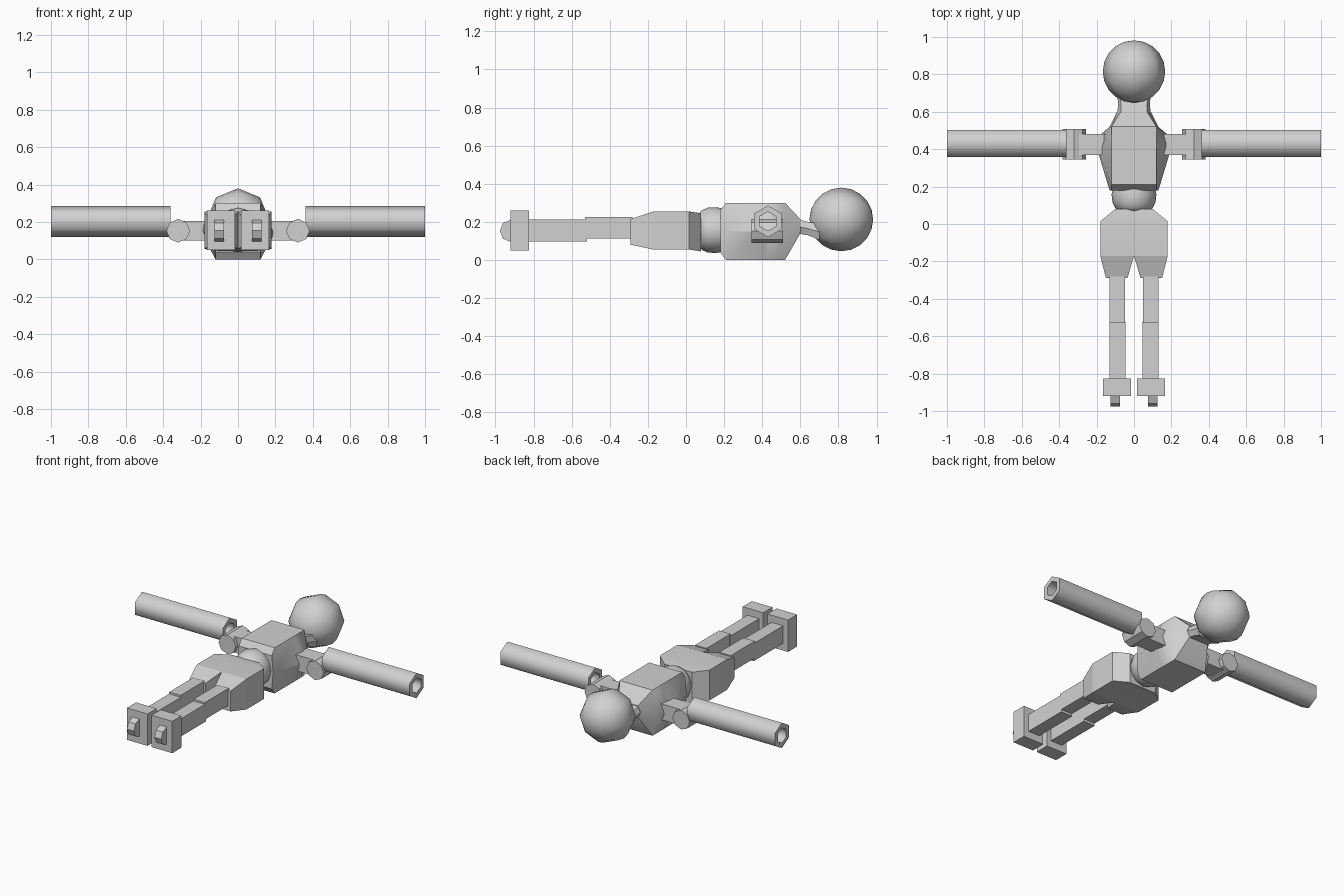
import bpy, bmesh, math
from mathutils import Matrix

if "Cube" in bpy.data.objects:
    bpy.data.objects.remove(bpy.data.objects["Cube"])

mat = bpy.data.materials.new("plain_grey")
mat.diffuse_color = (0.64, 0.64, 0.64, 1)
mat.use_nodes = True
mat.node_tree.nodes["Principled BSDF"].inputs["Base Color"].default_value = mat.diffuse_color


def finish(name, bm, angle=30):
    bmesh.ops.recalc_face_normals(bm, faces=bm.faces)
    me = bpy.data.meshes.new(name)
    bm.to_mesh(me)
    bm.free()
    me.materials.append(mat)
    ob = bpy.data.objects.new(name, me)
    bpy.context.collection.objects.link(ob)
    bpy.ops.object.select_all(action='DESELECT')
    ob.select_set(True)
    bpy.context.view_layer.objects.active = ob
    bpy.ops.object.shade_smooth_by_angle(angle=math.radians(angle))
    return ob


def loft(name, rings, angle=30, closed=False):
    """Skin matching point rings; closed joins last ring to first."""
    bm = bmesh.new()
    vs = [[bm.verts.new(p) for p in r] for r in rings]
    n = len(vs[0])
    pairs = list(zip(vs, vs[1:])) + ([(vs[-1], vs[0])] if closed else [])
    for a, b in pairs:
        for i in range(n):
            j = (i + 1) % n
            bm.faces.new((a[i], a[j], b[j], b[i]))
    if not closed:
        bm.faces.new(vs[0])
        bm.faces.new(vs[-1])
    return finish(name, bm, angle)


def rect(y, x0, x1, z0, z1):
    return [(x0, y, z0), (x1, y, z0), (x1, y, z1), (x0, y, z1)]


def oval(y, rx, rz, cz, n):
    return [(rx * math.cos(math.tau * i / n), y, cz + rz * math.sin(math.tau * i / n))
            for i in range(n)]


def six(y, xt, xm, z0, z1):
    zm = (z0 + z1) / 2
    return [(-xt, y, z0), (xt, y, z0), (xm, y, zm), (xt, y, z1), (-xt, y, z1), (-xm, y, zm)]


def hexa(x, r):
    return [(x, 0.43 + r * math.sin(math.tau * i / 6), 0.203 + r * math.cos(math.tau * i / 6))
            for i in range(6)]


# Head: eight-sided sphere with its pole along the body
bm = bmesh.new()
bmesh.ops.create_uvsphere(bm, u_segments=8, v_segments=10, radius=0.167,
                          matrix=Matrix.Translation((0, 0.815, 0.213)) @ Matrix.Rotation(math.pi / 2, 4, 'X'))
finish("head", bm, 80)

# Torso with tapered shoulders, and neck
loft("torso", [six(0.18, 0.12, 0.13, 0.04, 0.26), six(0.21, 0.12, 0.14, 0, 0.30),
               six(0.41, 0.12, 0.20, 0, 0.30), six(0.475, 0.12, 0.182, 0, 0.30),
               six(0.52, 0.12, 0.13, 0, 0.30), six(0.60, 0.07, 0.09, 0.14, 0.215)])
loft("neck", [six(0.58, 0.07, 0.09, 0.14, 0.215), six(0.64, 0.07, 0.085, 0.13, 0.20),
              six(0.70, 0.075, 0.09, 0.105, 0.19)])

# Rounded waist
loft("waist", [oval(y, rx, rz, 0.157, 12) for y, rx, rz in
               ((0.07, 0.085, 0.09), (0.085, 0.10, 0.105), (0.115, 0.115, 0.118),
                (0.16, 0.12, 0.12), (0.20, 0.11, 0.112))], 60)

# Hips
loft("hips", [rect(0.08, -0.10, 0.10, 0.045, 0.245), rect(0.015, -0.18, 0.18, 0.055, 0.255),
              rect(-0.17, -0.18, 0.18, 0.055, 0.255)])

for side, s in (("left", 1), ("right", -1)):
    def block(part, *rows):
        loft(f"{side}_{part}", [rect(y, s * a, s * b, c, d) for y, a, b, c, d in rows])

    # Leg and foot
    block("thigh", (-0.17, 0, 0.18, 0.055, 0.255), (-0.29, 0.035, 0.15, 0.08, 0.215))
    block("upper_leg", (-0.28, 0.047, 0.13, 0.113, 0.225), (-0.53, 0.047, 0.13, 0.113, 0.225))
    block("lower_leg", (-0.52, 0.045, 0.13, 0.097, 0.213), (-0.84, 0.045, 0.13, 0.097, 0.213))
    block("foot", (-0.825, 0.015, 0.165, 0.05, 0.26), (-0.92, 0.015, 0.165, 0.05, 0.26))

    # Half-round peg under the foot
    loft(f"{side}_peg", [[(s * x, -0.92 - 0.057 * math.sin(math.pi * i / 4),
                           0.153 + 0.058 * math.cos(math.pi * i / 4)) for i in range(5)]
                         for x in (0.075, 0.125)])

    # Shoulder link and eight-sided joint
    block("shoulder_link", (0.37, 0.12, 0.32, 0.10, 0.205), (0.48, 0.12, 0.32, 0.10, 0.205))
    loft(f"{side}_shoulder_joint",
         [[(s * 0.32 + 0.063 * math.cos(math.pi * i / 4), y, 0.153 + 0.063 * math.sin(math.pi * i / 4))
           for i in range(8)] for y in (0.345, 0.508)])

    # Hollow six-sided arm
    loft(f"{side}_arm", [hexa(s * 0.36, 0.083), hexa(s, 0.083), hexa(s, 0.05), hexa(s * 0.36, 0.05)],
         65, closed=True)
